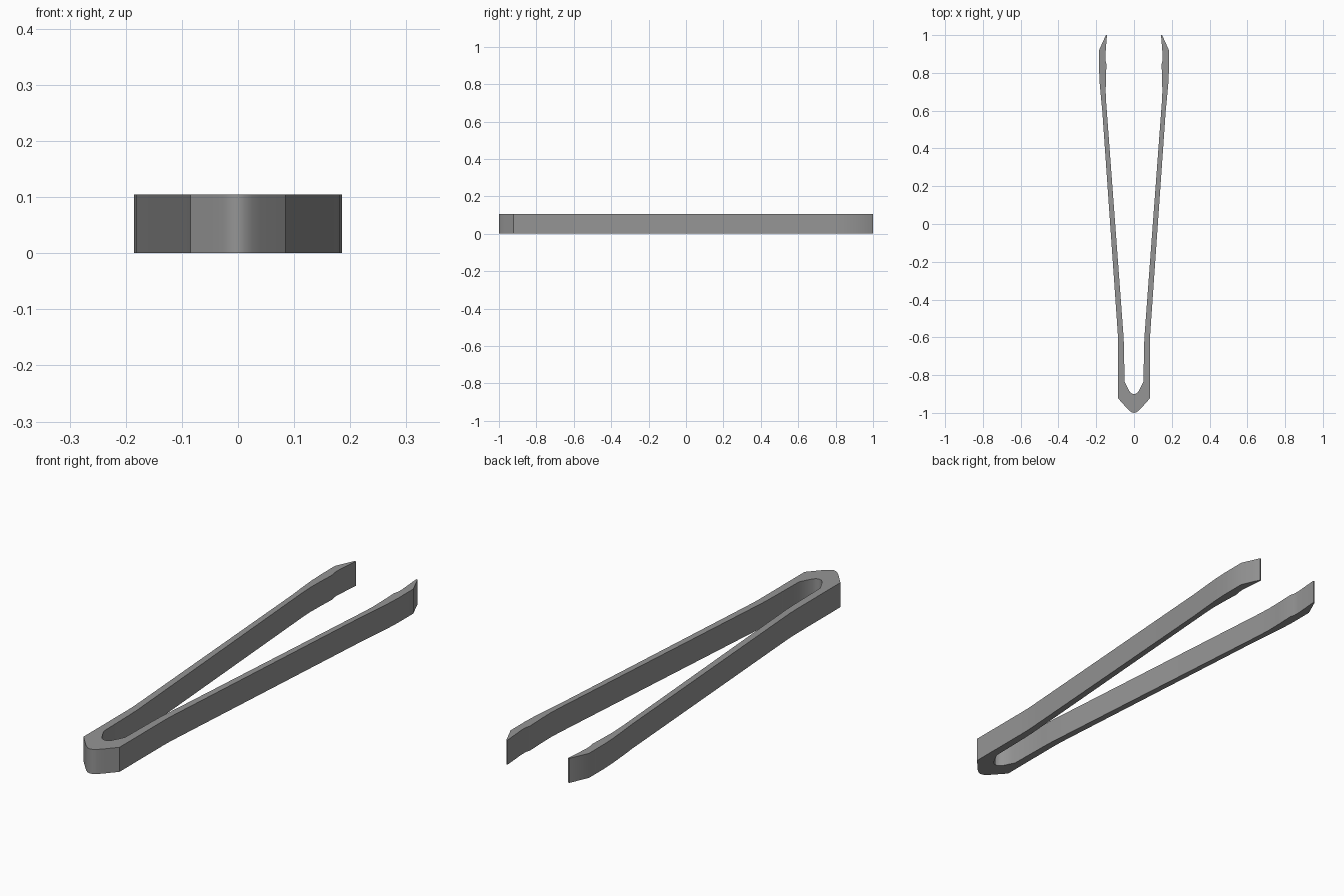
import bpy, bmesh

if "Cube" in bpy.data.objects:
    bpy.data.objects.remove(bpy.data.objects["Cube"])

HEIGHT = 0.105

# Right half of the outline: outer edge from the back end to the gripping tip
outer = [(0.0, -1.0), (0.012, -0.997), (0.025, -0.988), (0.04, -0.973), (0.085, -0.922),
         (0.085, -0.63), (0.086, -0.58), (0.09, -0.52), (0.168, 0.60), (0.175, 0.67),
         (0.182, 0.75), (0.185, 0.82), (0.185, 0.92), (0.149, 1.0)]
# Inner edge from the tip, past the small notch, down into the bend
inner = [(0.143, 1.0), (0.152, 0.89), (0.151, 0.865), (0.146, 0.845), (0.149, 0.76),
         (0.15, 0.70), (0.147, 0.64), (0.061, -0.52), (0.055, -0.60), (0.053, -0.66),
         (0.05, -0.835), (0.034, -0.867), (0.022, -0.889), (0.011, -0.898), (0.0, -0.901)]

half = outer + inner
left = [(-x, y) for x, y in reversed(half) if x > 0]
# Closed loop: outer right, inner right, inner left, outer left
outline = half + [p for p in left]

bm = bmesh.new()
face = bm.faces.new([bm.verts.new((x, y, 0)) for x, y in outline])
top = bmesh.ops.extrude_face_region(bm, geom=[face])["geom"]
bmesh.ops.translate(bm, vec=(0, 0, HEIGHT),
                    verts=[g for g in top if isinstance(g, bmesh.types.BMVert)])
bmesh.ops.triangulate(bm, faces=[f for f in bm.faces if len(f.verts) > 4])
bmesh.ops.recalc_face_normals(bm, faces=bm.faces[:])

mesh = bpy.data.meshes.new("tweezers")
bm.to_mesh(mesh)
bm.free()
tweezers = bpy.data.objects.new("tweezers", mesh)
bpy.context.collection.objects.link(tweezers)

metal = bpy.data.materials.new("grey metal")
metal.diffuse_color = (0.3, 0.3, 0.3, 1)
metal.use_nodes = True
metal.node_tree.nodes["Principled BSDF"].inputs["Base Color"].default_value = metal.diffuse_color
mesh.materials.append(metal)

# Smooth walls with crisp rims
bpy.context.view_layer.objects.active = tweezers
tweezers.select_set(True)
bpy.ops.object.shade_smooth_by_angle(angle=0.5)
